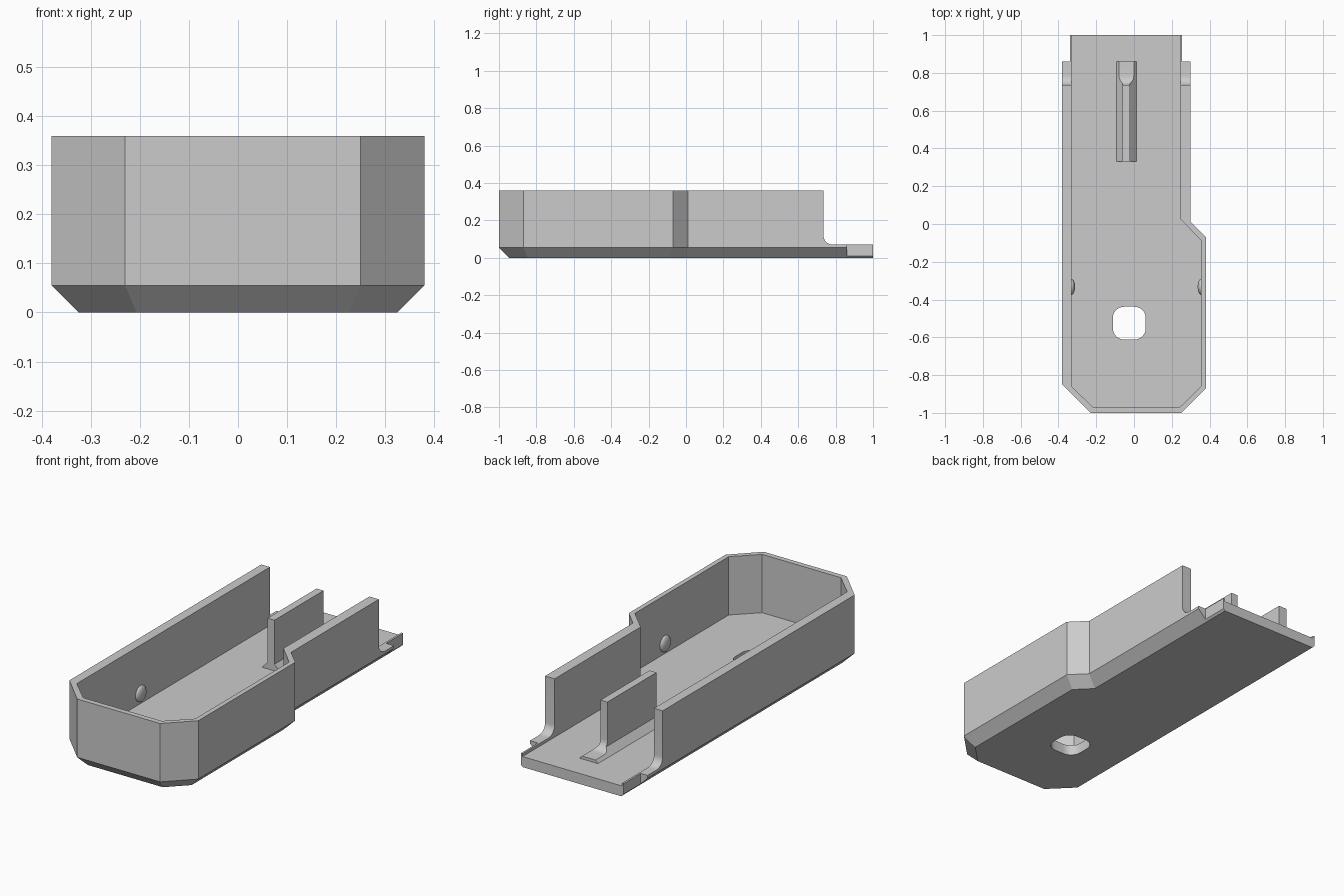
import bpy, bmesh
from math import sin, cos, pi
from mathutils import Vector

cube = bpy.data.objects.get("Cube")
if cube:
    bpy.data.objects.remove(cube)

grey = bpy.data.materials.new("plain_grey")
grey.use_nodes = True
colour = (0.6, 0.6, 0.6, 1)
grey.diffuse_color = colour
grey.node_tree.nodes["Principled BSDF"].inputs["Base Color"].default_value = colour


def loft(name, rings):
    """Closed solid through rings of 3D points, capped at both ends."""
    bm = bmesh.new()
    loops = [[bm.verts.new(p) for p in ring] for ring in rings]
    for a, b in zip(loops, loops[1:]):
        for i in range(len(a)):
            j = (i + 1) % len(a)
            bm.faces.new((a[i], a[j], b[j], b[i]))
    bm.faces.new(loops[0])
    bm.faces.new(loops[-1])
    bmesh.ops.recalc_face_normals(bm, faces=bm.faces)
    mesh = bpy.data.meshes.new(name)
    bm.to_mesh(mesh)
    bm.free()
    mesh.materials.append(grey)
    ob = bpy.data.objects.new(name, mesh)
    bpy.context.collection.objects.link(ob)
    return ob


def level(points, z):
    return [(x, y, z) for x, y in points]


def box(name, x0, x1, y0, y1, z0, z1):
    corners = [(x0, y0), (x1, y0), (x1, y1), (x0, y1)]
    return loft(name, [level(corners, z0), level(corners, z1)])


def select(ob):
    bpy.ops.object.select_all(action='DESELECT')
    ob.select_set(True)
    bpy.context.view_layer.objects.active = ob


def cut(ob, cutter):
    select(ob)
    mod = ob.modifiers.new("cut", 'BOOLEAN')
    mod.operation = 'DIFFERENCE'
    mod.solver = 'EXACT'
    mod.object = cutter
    bpy.ops.object.modifier_apply(modifier=mod.name)


def arc(cx, cy, r, start, end, steps=8):
    angles = [start + (end - start) * i / steps for i in range(steps + 1)]
    return [(cx + r * cos(a), cy + r * sin(a)) for a in angles]


# Tray shell with a sloped lower edge
FLOOR, STEP, TOP = 0.055, 0.07, 0.36
outer = [(-.23, -1), (.25, -1), (.38, -.87), (.38, -.07),
         (.30, .01), (.30, 1), (-.38, 1), (-.38, -.85)]
base = [(-.207, -.945), (.227, -.945), (.325, -.847), (.325, -.093),
        (.245, -.013), (.245, 1), (-.325, 1), (-.325, -.827)]
inner = [(-.215, -.972), (.24, -.972), (.355, -.86), (.355, -.085),
         (.245, .025), (.245, 1.1), (-.33, 1.1), (-.33, -.86)]
tray = loft("tray_shell", [level(base, 0), level(outer, FLOOR), level(outer, TOP)])

# Hollow, rear step with fillet, narrowed tongue, and floor hole
step_profile = ([(.735, .5)] + arc(.785, STEP + .05, .05, pi, 1.5 * pi)
                + [(1.1, STEP), (1.1, .5)])
rear_step = loft("rear_step_cutter",
                 [[(x, y, z) for y, z in step_profile] for x in (-.6, .6)])
hole = []
for k, (sx, sy) in enumerate([(1, 1), (-1, 1), (-1, -1), (1, -1)]):
    hole += arc(-.025 + sx * .027, -.525 + sy * .027, .06, k * pi / 2, (k + 1) * pi / 2)
cutters = [
    loft("cavity_cutter", [level(inner, FLOOR), level(inner, .5)]),
    rear_step,
    box("tongue_cutter_right", -.6, -.34, .86, 1.1, -.1, .5),
    box("tongue_cutter_left", .255, .6, .86, 1.1, -.1, .5),
    loft("hole_cutter", [level(hole, -.1), level(hole, .2)]),
]
for c in cutters:
    c.hide_render = True
    cut(tray, c)

# Centre rib with a flared foot
half = [(.053, FLOOR - .01), (.053, FLOOR), (.02, .09), (.02, .32)]
section = half + [(-x, z) for x, z in reversed(half)]
rib = loft("centre_rib", [[(x - .04, y, z) for x, z in section] for y in (.33, .86)])
cut(rib, rear_step)

for c in cutters:
    bpy.data.objects.remove(c)

# Rounded snap bumps on the inner side walls
bumps = []
for name, x in (("snap_bump_right", -.33), ("snap_bump_left", .355)):
    bpy.ops.mesh.primitive_uv_sphere_add(segments=32, ring_count=16, radius=1,
                                         location=(x, -.333, .107))
    bump = bpy.context.object
    bump.name = name
    bump.scale = Vector((.018, .042, .042))
    bpy.ops.object.transform_apply(location=False, rotation=False, scale=True)
    bump.data.materials.append(grey)
    bumps.append(bump)

for ob in [tray, rib] + bumps:
    select(ob)
    bpy.ops.object.shade_smooth_by_angle(angle=pi / 9)
